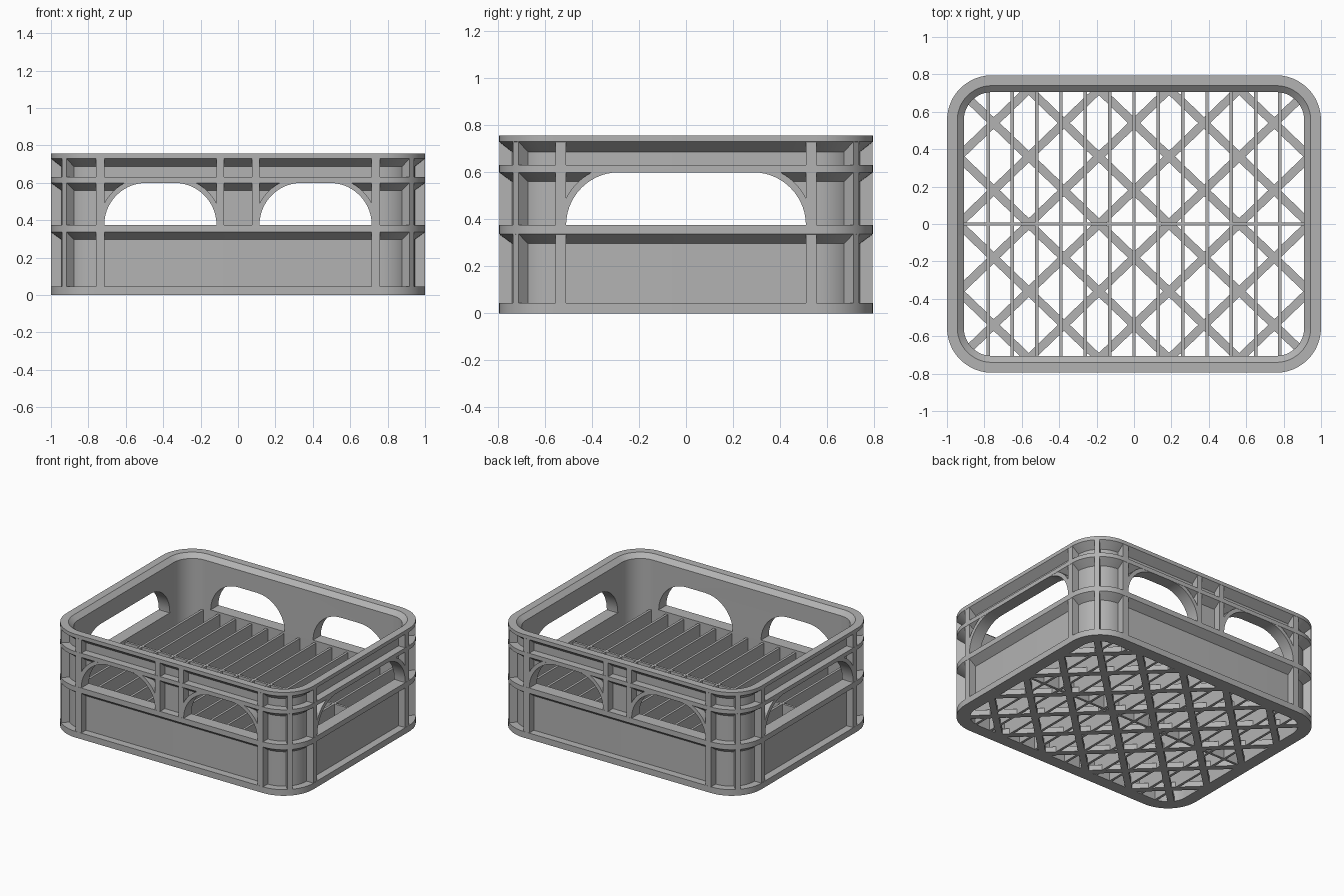
import bpy, bmesh, math
from mathutils import Matrix, Vector

cube = bpy.data.objects.get("Cube")
if cube:
    bpy.data.objects.remove(cube, do_unlink=True)

HX, HY, HZ = 1.0, 0.795, 0.757   # half width, half depth, height
R = 0.24                         # corner radius
D = 0.055                        # rib depth
T = 0.09                         # total wall thickness
LOW, HIGH = 0.375, 0.60          # handle hole bottom and top

GREY = (0.45, 0.45, 0.45, 1)
mat = bpy.data.materials.new("grey plastic")
mat.diffuse_color = GREY
mat.use_nodes = True
mat.node_tree.nodes["Principled BSDF"].inputs["Base Color"].default_value = GREY


def finish(name, bm):
    bmesh.ops.recalc_face_normals(bm, faces=bm.faces)
    me = bpy.data.meshes.new(name)
    bm.to_mesh(me)
    bm.free()
    me.materials.append(mat)
    ob = bpy.data.objects.new(name, me)
    bpy.context.scene.collection.objects.link(ob)
    return ob


def smooth(ob):
    ob.data.shade_smooth()
    ob.data.set_sharp_from_angle(angle=math.radians(30))


def box(bm, size, matrix):
    return bmesh.ops.create_cube(bm, size=1, matrix=matrix @ Matrix.Diagonal((*size, 1)))["verts"]


def ring(offset, z, n=12):
    """Rounded rectangle inset from the outer outline."""
    pts = []
    for i, (sx, sy) in enumerate([(1, 1), (-1, 1), (-1, -1), (1, -1)]):
        for k in range(n + 1):
            a = math.pi / 2 * (i + k / n)
            pts.append((sx * (HX - R) + (R - offset) * math.cos(a),
                        sy * (HY - R) + (R - offset) * math.sin(a), z))
    return pts


def arch(c, half, grow=0.0, n=14):
    """Arch outline as (u, z) points, from right foot to left foot."""
    h = HIGH - LOW
    right = [(half - h + (h + grow) * math.cos(t), LOW + (h + grow) * math.sin(t))
             for t in (math.pi / 2 * k / n for k in range(n + 1))]
    return [(c + u, z) for u, z in right] + [(c - u, z) for u, z in reversed(right)]


def prism(bm, outline, near, far, frame):
    """Extrude a (u, z) outline outward along a wall's normal."""
    a, b = ([bm.verts.new(frame @ Vector((u, -w, z))) for u, z in outline] for w in (near, far))
    bm.faces.new(a)
    bm.faces.new(b)
    for i in range(len(a)):
        j = (i + 1) % len(a)
        bm.faces.new((a[i], a[j], b[j], b[i]))


# Each wall: rotation, distance to its outer face, holes, full ribs, short ribs
WALLS = []
for turn in (0, math.pi):
    WALLS.append((Matrix.Rotation(turn, 4, "Z"), HY,
                  [(-0.415, 0.3), (0.415, 0.3)], [-0.737, 0.737], [-0.095, 0.095]))
    WALLS.append((Matrix.Rotation(turn + math.pi / 2, 4, "Z"), HX,
                  [(0, 0.51)], [-0.532, 0.532], []))

# Wall shell with horizontal ribs, sloped underneath, and a bevelled inner rim
profile = [(0, 0), (0, .045), (D, .045), (D, .297), (0, .337), (0, LOW), (D, LOW),
           (D, .56), (0, HIGH), (0, .63), (D, .63), (D, .687), (0, .73), (0, HZ),
           (D, HZ), (T, HZ - .03), (T, 0)]
bm = bmesh.new()
loops = [[bm.verts.new(p) for p in ring(o, z)] for o, z in profile]
for i, lo in enumerate(loops):
    hi = loops[(i + 1) % len(loops)]
    for j in range(len(lo)):
        k = (j + 1) % len(lo)
        bm.faces.new((lo[j], lo[k], hi[k], hi[j]))
shell = finish("crate_wall", bm)

# Handle holes cut through the walls
bm = bmesh.new()
for frame, dist, holes, _, _ in WALLS:
    for c, half in holes:
        prism(bm, arch(c, half), dist - 0.2, dist + 0.1, frame)
cutter = finish("handle_cutter", bm)
cutter.hide_render = True
mod = shell.modifiers.new("handles", "BOOLEAN")
mod.object = cutter
mod.operation = "DIFFERENCE"
mod.solver = "EXACT"
graph = bpy.context.evaluated_depsgraph_get()
cut = bpy.data.meshes.new_from_object(shell.evaluated_get(graph))
shell.modifiers.clear()
shell.data = cut
bpy.data.objects.remove(cutter, do_unlink=True)
smooth(shell)

# Raised collars around the handle holes
bm = bmesh.new()
for frame, dist, holes, _, _ in WALLS:
    for c, half in holes:
        outline = arch(c, half, 0.028) + arch(c, half)[::-1]
        prism(bm, outline, dist - D - 0.005, dist - 0.001, frame)
smooth(finish("handle_collars", bm))

# Vertical ribs on the walls and on the corner diagonals
bm = bmesh.new()
for frame, dist, _, full, short in WALLS:
    for group, width, z0 in ((full, 0.045, 0.02), (short, 0.04, LOW - 0.02)):
        for u in group:
            z1 = HZ - 0.01
            at = Matrix.Translation((u, -dist + D / 2 + 0.003, (z0 + z1) / 2))
            box(bm, (width, D + 0.004, z1 - z0), frame @ at)
for sx in (-1, 1):
    for sy in (-1, 1):
        at = (Matrix.Translation((sx * (HX - R), sy * (HY - R), HZ / 2))
              @ Matrix.Rotation(math.atan2(sy, sx), 4, "Z")
              @ Matrix.Translation((R - D / 2 - 0.003, 0, 0)))
        box(bm, (D + 0.004, 0.035, HZ - 0.03), at)
finish("vertical_ribs", bm)

# Diagonal floor lattice, trimmed to the walls
bm = bmesh.new()
A, B, FLOOR = 0.1875, 0.18, 0.04
for s in (-1, 1):
    for k in range(-7, 8, 2):
        at = (Matrix.Translation((0, k * B, FLOOR / 2))
              @ Matrix.Rotation(math.atan2(-s * B, A), 4, "Z"))
        box(bm, (5, 0.045, FLOOR), at)
for normal, dist in (((1, 0, 0), HX - T + .01), ((-1, 0, 0), HX - T + .01),
                     ((0, 1, 0), HY - T + .01), ((0, -1, 0), HY - T + .01)):
    bmesh.ops.bisect_plane(bm, geom=bm.verts[:] + bm.edges[:] + bm.faces[:],
                           plane_co=Vector(normal) * dist, plane_no=normal, clear_outer=True)
finish("floor_lattice", bm)

# Thin upright dividers and the long centre divider
bm = bmesh.new()
TOP = 0.36
for k in range(-6, 7):
    box(bm, (0.018, 2 * (HY - T) + 0.02, TOP), Matrix.Translation((0.13 * k, 0, TOP / 2)))
box(bm, (2 * (HX - T) + 0.02, 0.018, TOP), Matrix.Translation((0, 0, TOP / 2)))
finish("dividers", bm)
